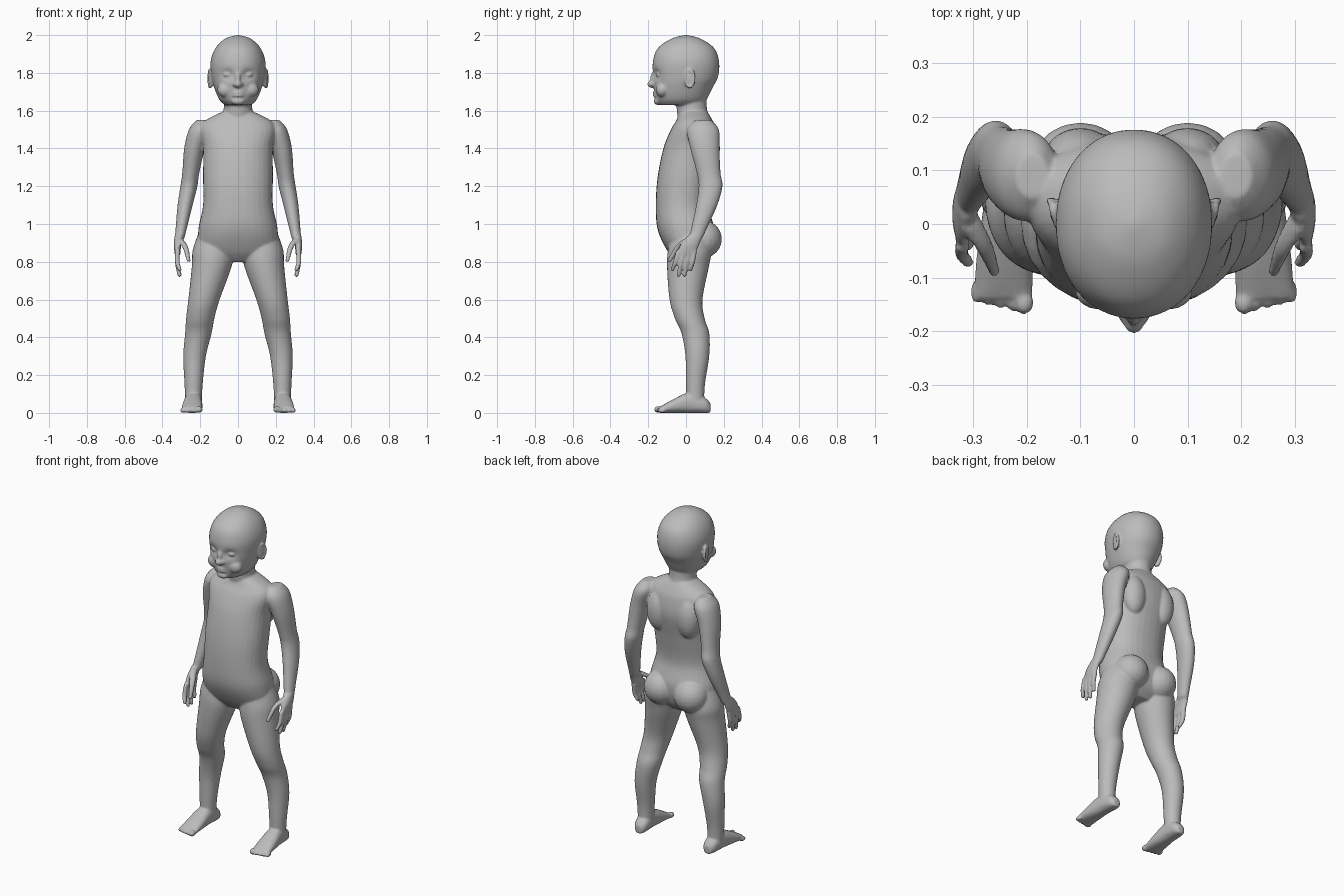
import bpy, bmesh, math
from mathutils import Matrix

cube = bpy.data.objects.get("Cube")
if cube:
    bpy.data.objects.remove(cube, do_unlink=True)

bm = bmesh.new()
SIDES = {"left": 1, "right": -1}


def blend(before, start, end, after, t):
    """Smooth curve value between start and end."""
    slope_in, slope_out = (end - before) / 2, (after - start) / 2
    ease = t * t * (3 - 2 * t)
    leave, arrive = t * (1 - t) ** 2, t * t * (t - 1)
    return start + (end - start) * ease + slope_in * leave + slope_out * arrive


def smooth_stations(stations, steps=6):
    """Add in-between stations along a smooth curve."""
    padded = [stations[0], *stations, stations[-1]]
    result = []
    for group in zip(padded, padded[1:], padded[2:], padded[3:]):
        for step in range(steps):
            result.append([blend(*values, step / steps) for values in zip(*group)])
    result.append(stations[-1])
    return result


def rounded(angle_value, power):
    return math.copysign(abs(angle_value) ** power, angle_value)


def loft(stations, side=1, along_y=False, power=1, segments=32):
    """Closed tube through stations of x, y, z, half width and half depth."""
    rings = []
    for x, y, z, width, depth in smooth_stations(stations):
        ring = []
        for k in range(segments):
            angle = math.tau * k / segments
            u = side * x + width * rounded(math.cos(angle), power)
            v = depth * rounded(math.sin(angle), power)
            position = (u, y, z + v) if along_y else (u, y + v, z)
            ring.append(bm.verts.new(position))
        rings.append(ring)
    for lower, upper in zip(rings, rings[1:]):
        for k in range(segments):
            bm.faces.new((lower[k - 1], lower[k], upper[k], upper[k - 1]))
    bm.faces.new(rings[0])
    bm.faces.new(rings[-1])
    return [vert for ring in rings for vert in ring]


def trunk(rows, power=1, segments=32):
    """Central part from rows of height, half width, front and back."""
    stations = [(0, (front + back) / 2, z, width, (back - front) / 2)
                for z, width, front, back in rows]
    return loft(stations, power=power, segments=segments)


def limb(points, side, depth=1, segments=32):
    """Limb from points of x, y, z and radius, with a constant depth ratio."""
    stations = [(x, y, z, radius, radius * depth) for x, y, z, radius in points]
    loft(stations, side, segments=segments)


def blob(center, radii, side=1):
    x, y, z = center
    placement = Matrix.Translation((side * x, y, z)) @ Matrix.Diagonal((*radii, 1))
    bmesh.ops.create_uvsphere(bm, u_segments=20, v_segments=12, radius=1,
                              matrix=placement)


def build_torso():
    trunk([(1.6, .07, -.03, .11), (1.55, .17, -.05, .14), (1.5, .2, -.08, .16),
           (1.4, .185, -.12, .17), (1.25, .185, -.15, .14), (1.1, .185, -.16, .12),
           (.97, .21, -.15, .15), (.86, .2, -.1, .13), (.8, .1, -.05, .08)],
          power=.9)
    # Neck
    trunk([(1.74, .08, -.05, .11), (1.62, .075, -.05, .11), (1.54, .09, -.04, .13)])
    for side in SIDES.values():
        # Shoulder blade and seat
        blob((.1, .12, 1.4), (.07, .06, .12), side)
        blob((.1, .09, .92), (.1, .1, .1), side)


def build_head():
    skull = trunk([(1.63, .07, -.14, .08), (1.66, .1, -.16, .11),
                   (1.72, .125, -.17, .14), (1.78, .14, -.175, .17),
                   (1.86, .145, -.175, .175), (1.93, .12, -.15, .15),
                   (1.98, .07, -.08, .08), (2, .01, -.01, .01)],
                  power=.95, segments=64)
    # Shallow eye sockets
    for vert in skull:
        if vert.co.y < 0:
            across = (abs(vert.co.x) - .055) / .03
            up = (vert.co.z - 1.79) / .025
            vert.co.y += .02 * math.exp(-across ** 2 - up ** 2)
    # Nose tip, nose bridge, lips and chin
    blob((0, -.18, 1.74), (.02, .025, .02))
    blob((0, -.17, 1.77), (.015, .02, .035))
    for lip_height in (1.68, 1.695):
        blob((0, -.16, lip_height), (.03, .016, .009))
    blob((0, -.15, 1.65), (.035, .02, .02))
    for side in SIDES.values():
        # Nostril, eyelid and cheek
        blob((.02, -.17, 1.74), (.01, .016, .01), side)
        blob((.055, -.14, 1.79), (.025, .02, .014), side)
        blob((.065, -.125, 1.71), (.045, .035, .04), side)


def build_ear(side):
    # Thin bowl with a raised rim
    blob((.143, .02, 1.77), (.014, .02, .04), side)
    beads = 18
    for k in range(beads):
        angle = math.tau * k / beads
        back, up = math.cos(angle), math.sin(angle)
        blob((.148 + .007 * back, .02 + .023 * back, 1.77 + .044 * up),
             (.01, .008, .009), side)


def build_arm(side):
    limb([(.19, .09, 1.55, .03), (.2, .09, 1.5, .06), (.23, .1, 1.4, .055),
          (.25, .12, 1.27, .045), (.26, .13, 1.2, .045), (.28, .11, 1.1, .04),
          (.3, .07, .98, .03), (.31, .05, .92, .025)], side, depth=1.4)
    # Palm
    loft([(.31, .05, .94, .025, .04), (.32, .02, .89, .02, .05),
          (.32, 0, .84, .015, .05)], side)
    # Fingers, fanned out, the middle two longer
    for k in range(4):
        root = .045 - .028 * k
        tip = root - .02 - .004 * k
        end = .73 if k in (1, 2) else .76
        limb([(.32, root, .86, .014), (.322, (root + tip) / 2, .8, .013),
              (.31, tip, end, .011), (.31, tip, end - .01, .005)],
             side, segments=12)
    # Thumb
    limb([(.31, .01, .92, .02), (.28, -.04, .88, .016), (.26, -.09, .8, .01)],
         side, depth=1.2, segments=12)


def build_leg(side):
    limb([(.12, .02, .95, .09), (.13, .02, .86, .11), (.14, .01, .77, .105),
          (.18, 0, .6, .083), (.2, .02, .5, .075), (.21, .05, .42, .07),
          (.23, .06, .3, .06), (.235, .05, .15, .048), (.235, .05, .02, .042)],
         side, depth=1.05)
    # Foot, resting on the ground, from heel to ball
    foot = [(.13, .02, .025), (.1, .04, .04), (.02, .046, .054),
            (-.06, .053, .038), (-.14, .055, .016)]
    loft([(.238 - y * .05, y, height, width, height) for y, width, height in foot],
         side, along_y=True, power=.85)
    # Toes, the inner one largest
    for k in range(5):
        radius = .013 if k else .018
        blob((.205 + .022 * k, -.147 + .005 * k, radius), (radius, .022, radius), side)


build_torso()
build_head()
for side in SIDES.values():
    build_ear(side)
    build_arm(side)
    build_leg(side)

bmesh.ops.recalc_face_normals(bm, faces=bm.faces)
mesh = bpy.data.meshes.new("body")
bm.to_mesh(mesh)
bm.free()
body = bpy.data.objects.new("body", mesh)
bpy.context.collection.objects.link(body)

# Plain skin colour
grey = bpy.data.materials.new("plain grey")
grey.use_nodes = True
colour = (.5, .5, .5, 1)
grey.diffuse_color = colour
grey.node_tree.nodes["Principled BSDF"].inputs["Base Color"].default_value = colour
mesh.materials.append(grey)

# Fuse the parts into one soft skin
fuse = body.modifiers.new("fuse", 'REMESH')
fuse.mode = 'VOXEL'
fuse.voxel_size = .006
soften = body.modifiers.new("soften", 'SMOOTH')
soften.factor = .5
soften.iterations = 4
thin = body.modifiers.new("thin", 'DECIMATE')
thin.ratio = .3

bpy.context.view_layer.objects.active = body
body.select_set(True)
for modifier in list(body.modifiers):
    bpy.ops.object.modifier_apply(modifier=modifier.name)
bpy.ops.object.shade_smooth()
